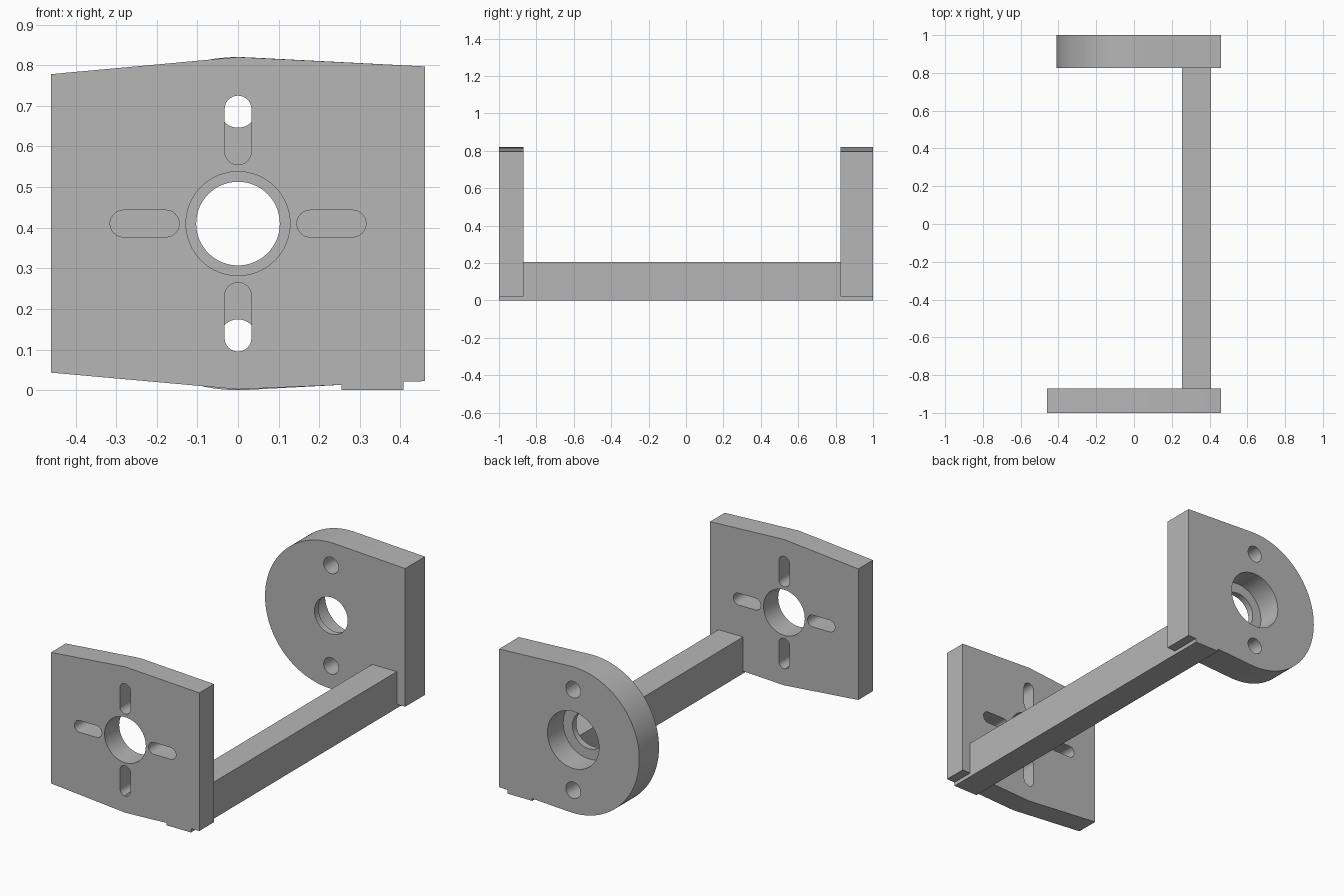
import bpy, bmesh, math

cube = bpy.data.objects.get("Cube")
if cube:
    bpy.data.objects.remove(cube, do_unlink=True)

grey = bpy.data.materials.new("plain grey")
grey.use_nodes = True
colour = (0.47, 0.47, 0.47, 1)
grey.diffuse_color = colour
grey.node_tree.nodes["Principled BSDF"].inputs["Base Color"].default_value = colour

MID = 0.41                      # height of the bore axis
BAR_L, BAR_R = 0.255, 0.408     # bar sides


def prism(name, outline, y0, y1):
    """Extrude an (x, z) outline along y."""
    bm = bmesh.new()
    face = bm.faces.new([bm.verts.new((x, y0, z)) for x, z in outline])
    out = bmesh.ops.extrude_face_region(bm, geom=[face])
    moved = [v for v in out["geom"] if isinstance(v, bmesh.types.BMVert)]
    bmesh.ops.translate(bm, verts=moved, vec=(0, y1 - y0, 0))
    bmesh.ops.recalc_face_normals(bm, faces=bm.faces)
    mesh = bpy.data.meshes.new(name)
    bm.to_mesh(mesh)
    bm.free()
    mesh.materials.append(grey)
    obj = bpy.data.objects.new(name, mesh)
    bpy.context.collection.objects.link(obj)
    return obj


def arc(cx, cz, r, start, end, steps):
    angles = [math.radians(start + (end - start) * i / steps) for i in range(steps + 1)]
    return [(cx + r * math.cos(a), cz + r * math.sin(a)) for a in angles]


def circle(cx, cz, r):
    return arc(cx, cz, r, 0, 360, 64)[:-1]


def slot(cx, cz, half, r, upright):
    """Rounded slot; half is the distance from its middle to each end centre."""
    if upright:
        return arc(cx, cz + half, r, 0, 180, 16) + arc(cx, cz - half, r, 180, 360, 16)
    return arc(cx + half, cz, r, -90, 90, 16) + arc(cx - half, cz, r, 90, 270, 16)


def cut(target, cutters):
    bpy.context.view_layer.objects.active = target
    for cutter in cutters:
        cutter.hide_render = True
        mod = target.modifiers.new("hole", "BOOLEAN")
        mod.operation = "DIFFERENCE"
        mod.solver = "EXACT"
        mod.object = cutter
        bpy.ops.object.modifier_apply(modifier=mod.name)
        bpy.data.objects.remove(cutter, do_unlink=True)
    bpy.ops.object.select_all(action="DESELECT")
    target.select_set(True)
    bpy.ops.object.shade_smooth_by_angle(angle=math.radians(30))


# Right-hand edge shared by both plates, with the foot where the bar comes through
shared_edge = [(BAR_L, 0.013), (BAR_L, 0), (BAR_R, 0), (BAR_R, 0.021),
               (0.46, 0.022), (0.46, 0.797)]

# Front plate with bore and four slots
front_plate = prism("front_plate",
                    [(-0.46, 0.043), (0, 0.002)] + shared_edge + [(0, 0.82), (-0.46, 0.778)],
                    -1, -0.87)
holes = [circle(0, MID, 0.128)]
for side in (-1, 1):
    holes.append(slot(side * 0.23, MID, 0.052, 0.033, False))
    holes.append(slot(0, MID + side * 0.23, 0.052, 0.033, True))
cut(front_plate, [prism("cutter", h, -1.1, -0.8) for h in holes])

# Back plate, rounded on one side, with stepped bore and two bolt holes
BACK = 0.825
back_plate = prism("back_plate", shared_edge + arc(0, MID, 0.41, 87, 273, 64), BACK, 1)
holes = [circle(0, MID, 0.103)] + [circle(0, MID + s * 0.282, 0.046) for s in (-1, 1)]
cutters = [prism("cutter", h, 0.7, 1.1) for h in holes]
cutters.append(prism("cutter", circle(0, MID, 0.16), BACK + 0.035, 1.1))
cut(back_plate, cutters)

# Connecting bar
prism("connecting_bar", [(BAR_L, 0), (BAR_R, 0), (BAR_R, 0.205), (BAR_L, 0.205)], -0.87, BACK)
